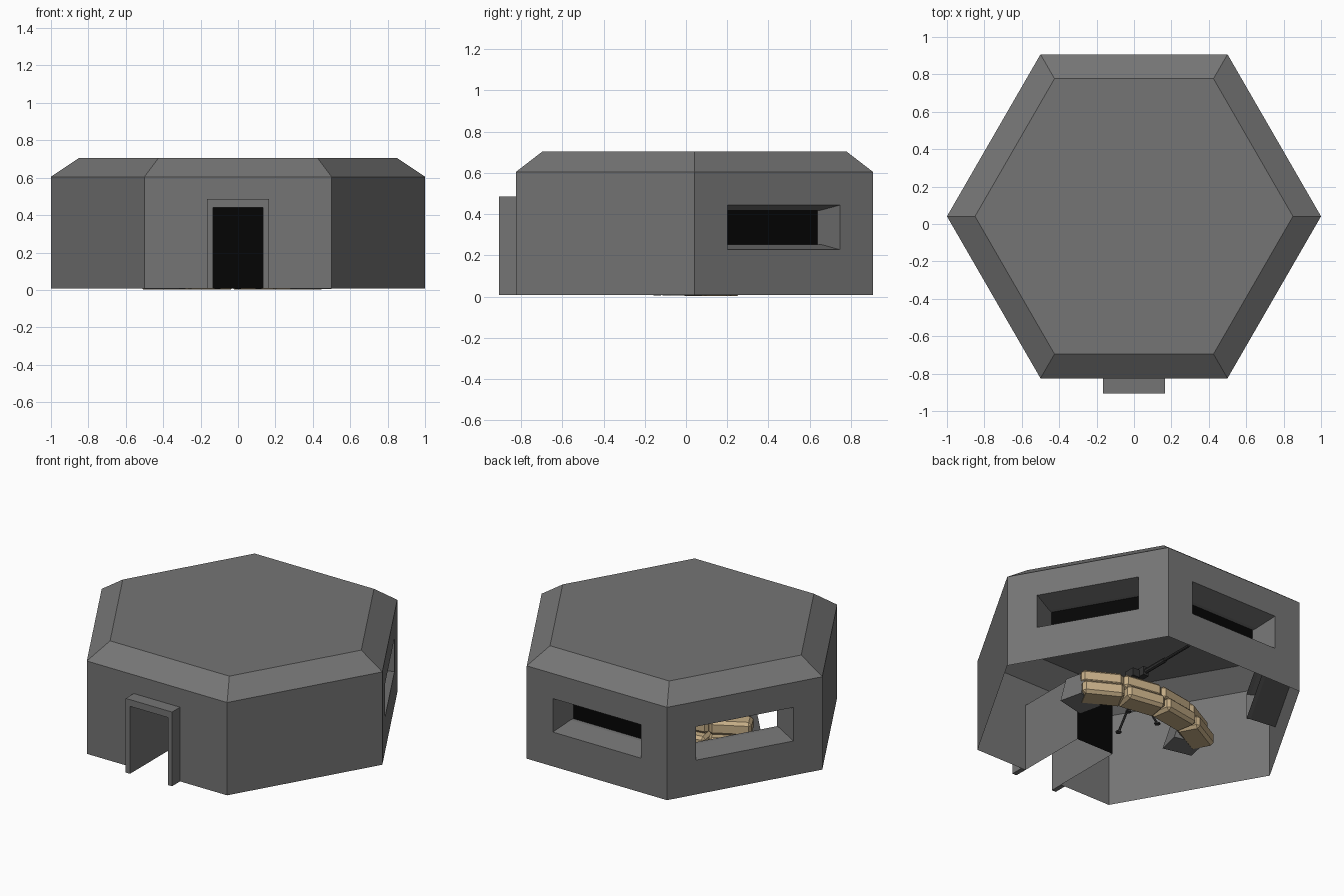
import bpy, bmesh, math
from mathutils import Vector, Matrix

if "Cube" in bpy.data.objects:
    bpy.data.objects.remove(bpy.data.objects["Cube"])

CY, APO, BASE = 0.041, 0.866, 0.007   # hexagon centre y, apothem, wall foot


def mat(name, rgb):
    m = bpy.data.materials.new(name)
    m.diffuse_color = (*rgb, 1)
    m.use_nodes = True
    m.node_tree.nodes["Principled BSDF"].inputs["Base Color"].default_value = m.diffuse_color
    return m


CONCRETE = mat("concrete_grey", (0.178, 0.178, 0.178))
BLACK = mat("opening_black", (0.0015, 0.0015, 0.0015))
TAN = mat("sandbag_tan", (0.56, 0.42, 0.24))
METAL = mat("gun_metal", (0.035, 0.035, 0.035))


def finish(name, bm, material):
    me = bpy.data.meshes.new(name)
    bm.to_mesh(me)
    bm.free()
    me.materials.append(material)
    ob = bpy.data.objects.new(name, me)
    bpy.context.collection.objects.link(ob)
    return ob


def rect(bm, k, s, z0, z1, d):
    """Rectangle on hexagon side k, pushed inwards by d."""
    a = math.radians(30 + 60 * k)
    n, t = Vector((math.cos(a), math.sin(a), 0)), Vector((-math.sin(a), math.cos(a), 0))
    c = Vector((0, CY, 0)) + n * (APO - d)
    return [bm.verts.new(c + t * u + Vector((0, 0, z)))
            for u, z in ((-s, z0), (s, z0), (s, z1), (-s, z1))]


def rings(bm, k, steps, open_foot=False):
    """Bridge a row of rectangles; optionally leave the foot open."""
    loops = [rect(bm, k, *st) for st in steps]
    for a, b in zip(loops, loops[1:]):
        for i in range(1 if open_foot else 0, 4):
            j = (i + 1) % 4
            bm.faces.new((a[i], a[j], b[j], b[i]))


# Wall shell with splayed window openings and the doorway
WALL = (0.5, BASE, 0.605, 0)
WINDOW = [(0.314, 0.228, 0.444, 0), (0.293, 0.254, 0.419, 0.15), (0.29, 0.254, 0.419, 0.175)]
bm = bmesh.new()
for k in range(6):
    if k < 3:
        rings(bm, k, [WALL] + WINDOW)
    elif k == 4:
        rings(bm, k, [WALL, (0.135, BASE, 0.442, 0)], True)
    else:
        bm.faces.new(rect(bm, k, *WALL))
bmesh.ops.remove_doubles(bm, verts=bm.verts, dist=1e-4)
finish("bunker_walls", bm, CONCRETE)

# Roof with sloped rim
bm = bmesh.new()
low, high = [[bm.verts.new((r * math.cos(i * math.pi / 3), CY + r * math.sin(i * math.pi / 3), z))
              for i in range(6)] for r, z in ((1, 0.605), (0.85, 0.705))]
for i in range(6):
    j = (i + 1) % 6
    bm.faces.new((low[i], low[j], high[j], high[i]))
bm.faces.new(high)
finish("roof", bm, CONCRETE)

# Door surround and entrance passage
bm = bmesh.new()
rings(bm, 4, [(0.165, BASE, 0.485, 0), (0.165, BASE, 0.485, -0.082),
              (0.135, BASE, 0.442, -0.082), (0.135, BASE, 0.442, 0.471)], True)
for sx in (-1, 1):   # undersides of the jambs
    f = [bm.verts.new((sx * x, y, BASE)) for x, y in
         ((0.135, -0.907), (0.165, -0.907), (0.165, -0.825), (0.135, -0.825))]
    bm.faces.new(f)
finish("door_passage", bm, CONCRETE)

# Black panels closing the passage and two windows
for name, k, r in (("door_panel", 4, (0.135, BASE, 0.442, 0.471)),
                   ("right_window_panel", 0, WINDOW[2]),
                   ("back_window_panel", 1, WINDOW[2])):
    bm = bmesh.new()
    bm.faces.new(rect(bm, k, *r))
    finish(name, bm, BLACK)

# Sandbags: two layers in a shallow arc, upper layer set back
bm = bmesh.new()
CENTRE = Vector((-0.03, -0.56, 0))
for layer, radius, depth in ((0, 0.745, 0.15), (1, 0.72, 0.12)):
    for i in range(4):
        a = math.radians(90 + (i - 1.5) * 19)
        m = (Matrix.Translation(CENTRE + Vector((math.cos(a), math.sin(a), 0)) * radius
                                + Vector((0, 0, 0.047 + 0.09 * layer)))
             @ Matrix.Rotation(a, 4, 'Z') @ Matrix.Diagonal((depth, 0.25, 0.088, 1)))
        vs = bmesh.ops.create_cube(bm, size=1, matrix=m)["verts"]
        edges = {e for v in vs for e in v.link_edges}
        bmesh.ops.bevel(bm, geom=list(edges), offset=0.018, segments=1, affect='EDGES')
finish("sandbags", bm, TAN)

# Sloped concrete blocks at the two ends of the arc
for name, sx in (("right_end_block", 1), ("left_end_block", -1)):
    bm = bmesh.new()
    m = (Matrix.Translation((sx * 0.39, -0.02, 0.09)) @ Matrix.Rotation(math.radians(13 * sx), 4, 'Z')
         @ Matrix.Diagonal((0.19, 0.15, 0.17, 1)))
    vs = bmesh.ops.create_cube(bm, size=1)["verts"]
    for v in vs:
        if v.co.z > 0:
            v.co.x *= 0.45
    bmesh.ops.transform(bm, matrix=m, verts=vs)
    finish(name, bm, CONCRETE)


# Machine gun on a tripod, aimed at the back window
def rod(bm, p, q, r, sides=8):
    p, q = Vector(p), Vector(q)
    m = Matrix.Translation((p + q) / 2) @ (q - p).to_track_quat('Z', 'Y').to_matrix().to_4x4()
    bmesh.ops.create_cone(bm, cap_ends=True, segments=sides, radius1=r, radius2=r,
                          depth=(q - p).length, matrix=m)


bm = bmesh.new()
rod(bm, (0, 0.1, 0.31), (0, 0.5, 0.31), 0.009)
rod(bm, (0, 0.1, 0.31), (0, 0.28, 0.31), 0.015)
for c, s in (((0, 0.01, 0.31), (0.04, 0.2, 0.055)), ((0.045, 0.04, 0.3), (0.05, 0.07, 0.05)),
             ((0, -0.1, 0.305), (0.045, 0.02, 0.04))):
    bmesh.ops.create_cube(bm, size=1, matrix=Matrix.Translation(c) @ Matrix.Diagonal((*s, 1)))
finish("machine_gun", bm, METAL)

bm = bmesh.new()
rod(bm, (0, 0.02, 0.2), (0, 0.02, 0.3), 0.012)
for x, y in ((0, -0.14), (0.11, 0.08), (-0.11, 0.08)):
    rod(bm, (0, 0.02, 0.23), (x, y, 0.01), 0.007, 6)
    rod(bm, (x, y, 0.006), (x, y, 0.014), 0.018, 6)
finish("tripod", bm, METAL)
